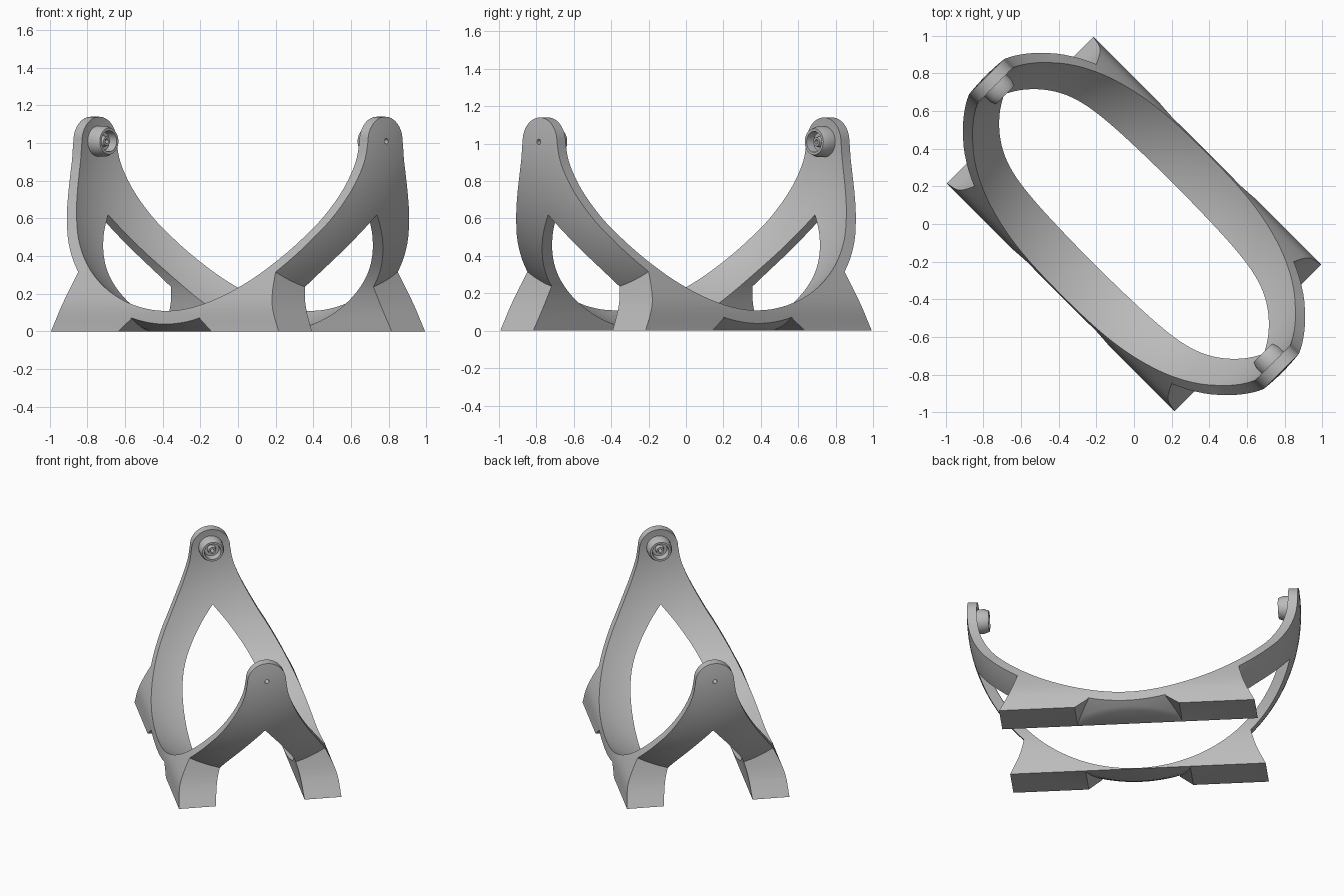
import bpy, bmesh, math
from mathutils import Matrix, Vector

if "Cube" in bpy.data.objects:
    bpy.data.objects.remove(bpy.data.objects["Cube"], do_unlink=True)

PIVOT = 1.01                      # height of the sphere centre and pivots
R_IN, R_OUT = 1.05, 1.114         # shell radii
POST_R = 0.13
TURN = Matrix.Rotation(math.radians(-45), 4, "Z")

grey = bpy.data.materials.new("plain grey")
grey.use_nodes = True
grey.diffuse_color = (0.5, 0.5, 0.5, 1)
grey.node_tree.nodes["Principled BSDF"].inputs["Base Color"].default_value = (0.5, 0.5, 0.5, 1)


def make(name, bm):
    bmesh.ops.recalc_face_normals(bm, faces=bm.faces[:])
    mesh = bpy.data.meshes.new(name)
    bm.to_mesh(mesh)
    bm.free()
    mesh.materials.append(grey)
    obj = bpy.data.objects.new(name, mesh)
    bpy.context.collection.objects.link(obj)
    return obj


def prism(name, outline, to_3d, half):
    """Extrude a flat outline symmetrically through its plane."""
    bm = bmesh.new()
    face = bm.faces.new([bm.verts.new(to_3d(a, b, -half)) for a, b in outline])
    moved = bmesh.ops.extrude_face_region(bm, geom=[face])["geom"]
    shift = to_3d(0, 0, half) - to_3d(0, 0, -half)
    bmesh.ops.translate(bm, vec=shift, verts=[g for g in moved if isinstance(g, bmesh.types.BMVert)])
    return make(name, bm)


def ball(name, radius):
    bm = bmesh.new()
    bmesh.ops.create_uvsphere(bm, u_segments=128, v_segments=80, radius=radius,
                              matrix=Matrix.Translation((0, 0, PIVOT)))
    return make(name, bm)


def smooth_path(points, steps=6):
    """Catmull-Rom curve through the points."""
    pts = [Vector(p) for p in points]
    pts = [2 * pts[0] - pts[1]] + pts + [2 * pts[-1] - pts[-2]]
    out = []
    for a, b, c, d in zip(pts, pts[1:], pts[2:], pts[3:]):
        for i in range(steps):
            t = i / steps
            out.append(0.5 * (2 * b + (c - a) * t + (2 * a - 5 * b + 4 * c - d) * t * t
                              + (3 * b - a - 3 * c + d) * t ** 3))
    return [tuple(p) for p in out + [pts[-2]]]


def combine(obj, tool, operation):
    mod = obj.modifiers.new(operation, "BOOLEAN")
    mod.operation, mod.object, mod.solver = operation, tool, "EXACT"
    bpy.context.view_layer.objects.active = obj
    bpy.ops.object.modifier_apply(modifier=mod.name)
    bpy.data.objects.remove(tool, do_unlink=True)


def shade(obj):
    bpy.ops.object.select_all(action="DESELECT")
    obj.select_set(True)
    bpy.context.view_layer.objects.active = obj
    bpy.ops.object.shade_smooth_by_angle(angle=math.radians(28))


# End outline: flared sides, round post top and pointed arch opening
side = smooth_path([(.55, 0), (.53, .15), (.456, .32), (.365, .48), (.29, .6),
                    (.205, .76), (.15, .9), (POST_R, PIVOT)])
top = [(POST_R * math.cos(a), PIVOT + POST_R * math.sin(a))
       for a in (math.pi * i / 32 for i in range(1, 32))]
arch = smooth_path([(.3, 0), (.285, .12), (.262, .22), (.225, .31), (.17, .4), (.09, .51), (0, .62)])


def flip(path):
    return [(-a, b) for a, b in reversed(path)]


outline = side + top + flip(side) + [(-a, b) for a, b in arch] + arch[-2::-1]
cradle = prism("globe_cradle", outline, lambda a, b, d: Vector((d, a, b)), 1.3)

# Spherical shell joined with the feet, then hollowed
solid = ball("outer_ball", R_OUT)
foot_end = smooth_path([(.865, -.02), (.855, 0), (.785, .15), (.74, .32), (.73, .4)])
foot = foot_end + [(.25, .4), (.26, .065), (.35, 0), (.38, -.02)]
for s in (1, -1):
    block = prism("foot_block", [(s * a, b) for a, b in foot],
                  lambda a, b, d: Vector((a, d, b)), 0.7)
    combine(solid, block, "UNION")
combine(cradle, solid, "INTERSECT")
combine(cradle, ball("inner_ball", R_IN), "DIFFERENCE")

# Pin holes through both posts
bm = bmesh.new()
bmesh.ops.create_cone(bm, cap_ends=True, segments=24, radius1=.014, radius2=.014, depth=2.6,
                      matrix=Matrix.Translation((0, 0, PIVOT)) @ Matrix.Rotation(math.pi / 2, 4, "Y"))
combine(cradle, make("pin_cutter", bm), "DIFFERENCE")
cradle.data.transform(TURN)
shade(cradle)

# Pivot cups on the inside of the posts: (radius, distance from centre)
cup = [(.082, 1.06), (.082, 1.0), (.07, .968), (.056, .968), (.05, 1.015), (.03, 1.015),
       (.024, .985), (.012, .985), (.012, 1.04), (0, 1.04)]
for s, name in ((1, "front_pivot_cup"), (-1, "back_pivot_cup")):
    bm = bmesh.new()
    ring = [bm.verts.new((s * d, 0, PIVOT + r)) for r, d in cup]
    edges = [bm.edges.new(pair) for pair in zip(ring, ring[1:])]
    bmesh.ops.spin(bm, geom=ring + edges, cent=(0, 0, PIVOT), axis=(1, 0, 0),
                   angle=2 * math.pi, steps=40)
    bmesh.ops.remove_doubles(bm, verts=bm.verts[:], dist=1e-4)
    obj = make(name, bm)
    obj.data.transform(TURN)
    shade(obj)
